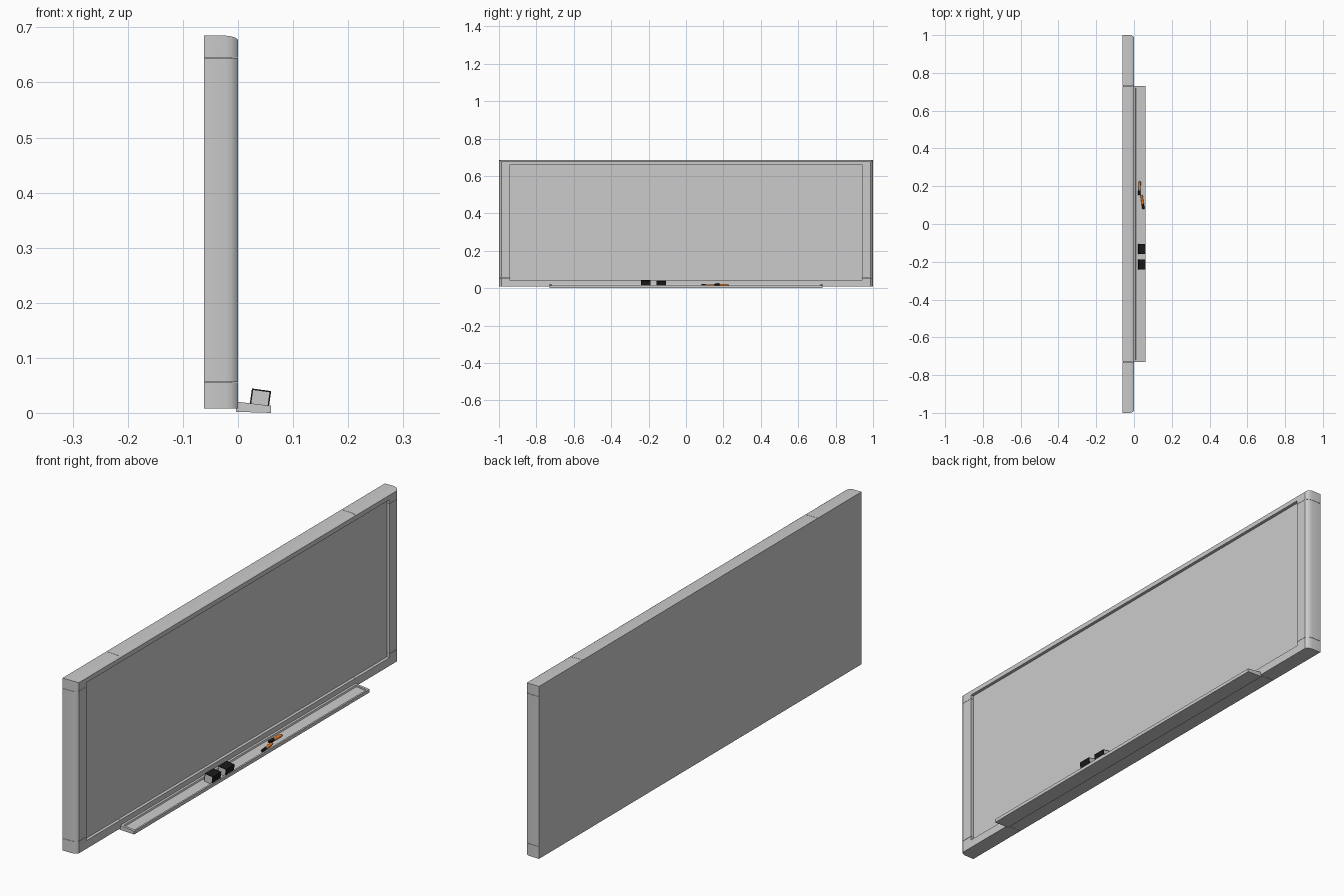
import bpy, bmesh, math
from mathutils import Vector, Matrix

if "Cube" in bpy.data.objects:
    bpy.data.objects.remove(bpy.data.objects["Cube"])

HALF, TOP, BOT = 1.0, 0.685, 0.008      # outer frame limits
SEAM_Y, GAP = 0.73, 0.001               # rail / corner joints
Z_LO, Z_HI = 0.055, 0.645               # side / corner joints
# frame section: x, chamfer share, width share
SECTION = [(-0.06, 0, 0), (-0.022, 0, 0), (-0.012, 0.2, 0), (-0.005, 0.5, 0),
           (0, 1, 0), (0, 0, 1), (-0.06, 0, 1)]


def material(name, rgb):
    m = bpy.data.materials.new(name)
    m.diffuse_color = (*rgb, 1)
    m.use_nodes = True
    m.node_tree.nodes["Principled BSDF"].inputs["Base Color"].default_value = m.diffuse_color
    return m


BLACK = material("black", (0.01, 0.01, 0.01))
ORANGE = material("orange", (0.9, 0.22, 0.02))


def finish(name, bm, mat=None, smooth=True, matrix=None):
    bmesh.ops.recalc_face_normals(bm, faces=bm.faces)
    me = bpy.data.meshes.new(name)
    bm.to_mesh(me)
    bm.free()
    ob = bpy.data.objects.new(name, me)
    bpy.context.collection.objects.link(ob)
    if mat:
        me.materials.append(mat)
    if matrix is not None:
        ob.matrix_world = matrix
    if smooth:
        bpy.ops.object.select_all(action='DESELECT')
        ob.select_set(True)
        bpy.context.view_layer.objects.active = ob
        bpy.ops.object.shade_smooth_by_angle(angle=math.radians(30))
    return ob


def loft(name, stations, **kw):
    """Skin closed sections into a capped solid."""
    bm = bmesh.new()
    rings = [[bm.verts.new(p) for p in st] for st in stations]
    n = len(rings[0])
    for a, b in zip(rings, rings[1:]):
        for i in range(n):
            j = (i + 1) % n
            bm.faces.new((a[i], a[j], b[j], b[i]))
    bm.faces.new(rings[0])
    bm.faces.new(rings[-1])
    return finish(name, bm, **kw)


def box(name, lo, hi, mat=None, matrix=None):
    prof = [(lo[0], lo[2]), (hi[0], lo[2]), (hi[0], hi[2]), (lo[0], hi[2])]
    return loft(name, [[(x, y, z) for x, z in prof] for y in (lo[1], hi[1])],
                mat=mat, smooth=False, matrix=matrix)


def side_y(s, c, w):
    return s * (HALF - c * 0.013 - w * 0.06)


def rail_z(top, c, w):
    return TOP - c * 0.007 - w * 0.025 if top else BOT + w * 0.032


# frame: rails, sides and mitred corner pieces
for top, label in ((True, "top"), (False, "bottom")):
    loft(label + "_rail", [[(x, y, rail_z(top, c, w)) for x, c, w in SECTION]
                           for y in (-SEAM_Y + GAP, SEAM_Y - GAP)])
for s, side in ((-1, "left"), (1, "right")):
    loft(side + "_side_frame", [[(x, side_y(s, c, w), z) for x, c, w in SECTION]
                                for z in (Z_LO + GAP, Z_HI - GAP)])
    for top, label in ((True, "top"), (False, "bottom")):
        zj = Z_HI if top else Z_LO
        loft(f"{label}_{side}_corner", [
            [(x, s * SEAM_Y, rail_z(top, c, w)) for x, c, w in SECTION],
            [(x, side_y(s, c, w), rail_z(top, c, w)) for x, c, w in SECTION],
            [(x, side_y(s, c, w), zj) for x, c, w in SECTION]])

# writing surface and flat back
box("writing_surface", (-0.059, -0.942, 0.038), (-0.012, 0.942, 0.662))
box("back_panel", (-0.062, -HALF, BOT), (-0.06, HALF, TOP))

# pen tray: sloping channel closed by end caps
channel = [(-0.004, 0.002), (0.06, 0.0), (0.06, 0.013), (0.054, 0.0137),
           (0.052, 0.008), (0.01, 0.013), (0.008, 0.019), (-0.004, 0.0205)]
cap = channel[:3] + [(-0.004, 0.0205)]
loft("pen_tray", [[(x, y, z) for x, z in channel] for y in (-0.72, 0.72)], smooth=False)
for s, side in ((-1, "left"), (1, "right")):
    loft(side + "_tray_end", [[(x, s * y, z) for x, z in cap] for y in (0.72, 0.73)],
         smooth=False)

# erasers: grey felt wrapped by a black cover
for i, (yc, hz) in enumerate(((-0.215, 0.0158), (-0.132, 0.0145))):
    m = Matrix.Translation((0.0405, yc, 0.0105 + hz)) @ Matrix.Rotation(math.radians(8), 4, 'Y')
    hx, hy, t = 0.0175, 0.026, 0.0025
    box(f"eraser_felt_{i+1}", (-hx + t, -hy, -hz), (hx - t, hy, hz - t), matrix=m)
    cover = [(-hx, -hz + 0.002), (-hx, hz), (hx, hz), (hx, -hz + 0.002),
             (hx - t, -hz + 0.002), (hx - t, hz - t), (-hx + t, hz - t), (-hx + t, -hz + 0.002)]
    loft(f"eraser_cover_{i+1}", [[(x, y, z) for x, z in cover] for y in (-hy, hy)],
         mat=BLACK, smooth=False, matrix=m)


def turned(name, profile, mat, matrix, n=16):
    """Round solid along local y from (y, radius) pairs."""
    return loft(name, [[(r * math.cos(2 * math.pi * k / n), y, r * math.sin(2 * math.pi * k / n))
                        for k in range(n)] for y, r in profile], mat=mat, matrix=matrix)


# markers: orange barrel with black cap
for i, (x, y, z, ang) in enumerate(((0.028, 0.153, 0.0175, -2), (0.05, 0.08, 0.0148, 8))):
    m = Matrix.Translation((x, y, z)) @ Matrix.Rotation(math.radians(ang), 4, 'Z')
    turned(f"marker_cap_{i+1}", [(0, 0.0045), (0.002, 0.006), (0.025, 0.0066)], BLACK, m)
    turned(f"marker_barrel_{i+1}", [(0.025, 0.006), (0.069, 0.006), (0.071, 0.0045),
                                    (0.074, 0.004)], ORANGE, m)
